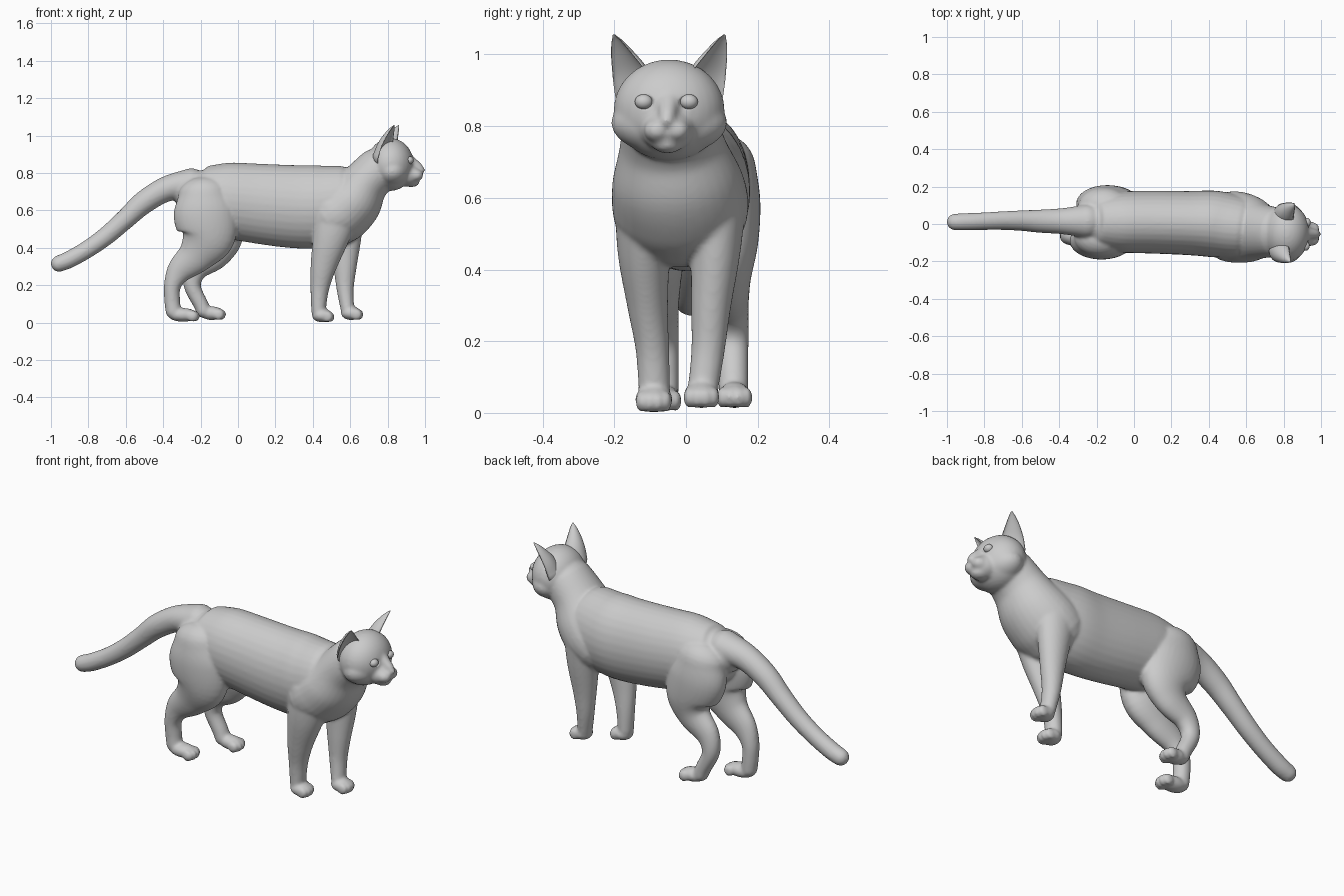
import bpy, bmesh, math
from mathutils import Vector, Matrix

SEG = 32


def spline(pts, steps=6):
    # Catmull-Rom through (x, y, z, half-width, half-depth) stations
    P = [Vector(p) for p in pts]
    P = [2 * P[0] - P[1]] + P + [2 * P[-1] - P[-2]]
    out = []
    for i in range(1, len(P) - 2):
        a, b, c, d = P[i - 1:i + 3]
        for k in range(steps):
            t = k / steps
            out.append(0.5 * (2 * b + (c - a) * t + (2 * a - 5 * b + 4 * c - d) * t * t
                              + (3 * b - a - 3 * c + d) * t ** 3))
    return out + [P[-2]]


def tube(bm, pts, side=(0, 1, 0), dent=1.0):
    # elliptical loft along a path with rounded ends
    S = spline(pts)
    cs = [Vector(s[:3]) for s in S]
    tan = [(cs[min(i + 1, len(cs) - 1)] - cs[max(i - 1, 0)]).normalized() for i in range(len(cs))]
    rings = [(c, t, s[3], s[4]) for c, t, s in zip(cs, tan, S)]

    def cap(r, sign):
        c, t, a, b = r
        out = []
        for k in range(1, 6):
            g = k / 6 * math.pi / 2
            out.append((c + t * sign * min(a, b) * math.sin(g), t, a * math.cos(g), b * math.cos(g)))
        return out
    rings = cap(rings[0], -1)[::-1] + rings + cap(rings[-1], 1)
    loops = []
    for c, t, a, b in rings:
        u = Vector(side)
        u = (u - t * u.dot(t)).normalized()
        w = t.cross(u)
        loop = []
        for k in range(SEG):
            g = 2 * math.pi * k / SEG
            v = math.sin(g) * (dent if math.sin(g) < 0 else 1)
            loop.append(bm.verts.new(c + u * a * math.cos(g) + w * b * v))
        loops.append(loop)
    for p, q in zip(loops, loops[1:]):
        for k in range(SEG):
            j = (k + 1) % SEG
            bm.faces.new((p[k], p[j], q[j], q[k]))
    bm.faces.new(loops[0][::-1])
    bm.faces.new(loops[-1])


def blob(bm, c, r):
    m = Matrix.Translation(c) @ Matrix.Diagonal((*r, 1))
    bmesh.ops.create_uvsphere(bm, u_segments=32, v_segments=20, radius=1, matrix=m)


def finish(bm, name):
    bmesh.ops.recalc_face_normals(bm, faces=bm.faces[:])
    for f in bm.faces:
        f.smooth = True
    me = bpy.data.meshes.new(name)
    bm.to_mesh(me)
    bm.free()
    ob = bpy.data.objects.new(name, me)
    bpy.context.collection.objects.link(ob)
    return ob


bm = bmesh.new()

# torso
tube(bm, [(-.25, .012, .71, .10, .11), (-.2, .01, .69, .135, .155), (-.08, .01, .66, .162, .198),
          (.1, .01, .637, .168, .213), (.3, .005, .62, .172, .222), (.43, 0, .62, .178, .222),
          (.54, -.015, .635, .17, .205)])
# chest and neck
tube(bm, [(.52, -.015, .57, .19, .165), (.56, -.018, .60, .19, .168), (.62, -.028, .66, .178, .158),
          (.68, -.038, .745, .148, .128), (.74, -.043, .81, .135, .12)])
# tail
tube(bm, [(-.25, .015, .74, .09, .085), (-.38, .015, .715, .07, .068), (-.5, .015, .645, .062, .062),
          (-.6, .018, .555, .055, .054), (-.7, .018, .467, .05, .05), (-.8, .015, .395, .047, .047),
          (-.9, .012, .338, .046, .046), (-.957, .011, .315, .044, .044)])
# front legs
tube(bm, [(.53, -.11, .60, .09, .13), (.495, -.117, .45, .074, .098), (.457, -.107, .3, .057, .07),
          (.437, -.094, .18, .047, .05), (.43, -.088, .06, .044, .038)])
tube(bm, [(.56, .085, .60, .085, .12), (.572, .082, .45, .07, .088), (.572, .07, .3, .056, .063),
          (.573, .062, .18, .047, .046), (.585, .048, .07, .043, .036)])
# hind legs
tube(bm, [(-.18, -.075, .68, .10, .14), (-.175, -.09, .58, .10, .17), (-.165, -.09, .46, .09, .15),
          (-.225, -.08, .36, .066, .1), (-.31, -.07, .28, .05, .07), (-.35, -.065, .2, .045, .046),
          (-.352, -.062, .12, .042, .042), (-.345, -.062, .06, .042, .042)])
tube(bm, [(-.16, .095, .68, .10, .14), (-.145, .108, .58, .10, .165), (-.11, .11, .46, .09, .14),
          (-.135, .115, .37, .066, .095), (-.22, .125, .29, .05, .066), (-.245, .13, .2, .045, .046),
          (-.2, .132, .1, .042, .04), (-.185, .132, .065, .042, .04)])
# paws with toes
for x, y, z, rx, ry in [(.45, -.09, .038, .055, .053), (.605, .043, .05, .055, .05),
                        (-.295, -.063, .041, .08, .047), (-.14, .135, .05, .065, .044)]:
    blob(bm, (x, y, z), (rx, ry, .037))
    for o, d in ((-.034, -.006), (-.012, .004), (.012, .004), (.034, -.006)):
        blob(bm, (x + rx - .022 + d, y + o, z - .007), (.03, .0165, .03))

# head, cheeks, whisker pads, nose and chin
HY = -.047
blob(bm, (.815, HY, .845), (.125, .155, .141))
blob(bm, (.825, HY, .81), (.10, .162, .09))
blob(bm, (.905, HY - .003, .79), (.075, .075, .062))
tube(bm, [(.86, HY, .91, .05, .04), (.92, HY - .002, .862, .034, .032), (.965, HY - .005, .828, .024, .026)])
blob(bm, (.975, HY - .007, .815), (.026, .021, .02))
for s in (-1, 1):
    blob(bm, (.945, HY - .006 + s * .027, .788), (.046, .038, .034))
blob(bm, (.925, HY - .005, .75), (.045, .042, .026))
cat = finish(bm, "cat_body")

rm = cat.modifiers.new("blend", 'REMESH')
rm.mode = 'VOXEL'
rm.voxel_size = .008
rm.use_smooth_shade = True

# eye sockets
eyes = [(.926, -.118, .868), (.932, .008, .868)]
bm = bmesh.new()
for x, y, z in eyes:
    blob(bm, (x + .012, y, z), (.026, .03, .025))
cutter = finish(bm, "socket_cutter")
cutter.hide_render = True
cutter.hide_set(True)
bo = cat.modifiers.new("sockets", 'BOOLEAN')
bo.operation = 'DIFFERENCE'
bo.object = cutter
sm = cat.modifiers.new("soften", 'SMOOTH')
sm.factor = .5
sm.iterations = 8

# eyes
for (x, y, z), n in zip(eyes, ("right", "left")):
    bm = bmesh.new()
    blob(bm, (x - .009, y, z), (.022, .025, .021))
    finish(bm, n + "_eye")

# ears, cupped toward the front and outside
for s, dx, n in ((-1, 0, "right"), (1, .024, "left")):
    bm = bmesh.new()
    tube(bm, [(.785 + dx, HY + s * .095, .89, .066, .062), (.797 + dx, HY + s * .112, .945, .055, .05),
              (.813 + dx, HY + s * .132, .995, .036, .034), (.827 + dx, HY + s * .146, 1.032, .018, .018),
              (.834 + dx, HY + s * .153, 1.05, .006, .006)],
         side=(-.5 * s, .87, 0), dent=-.45)
    finish(bm, n + "_ear")
